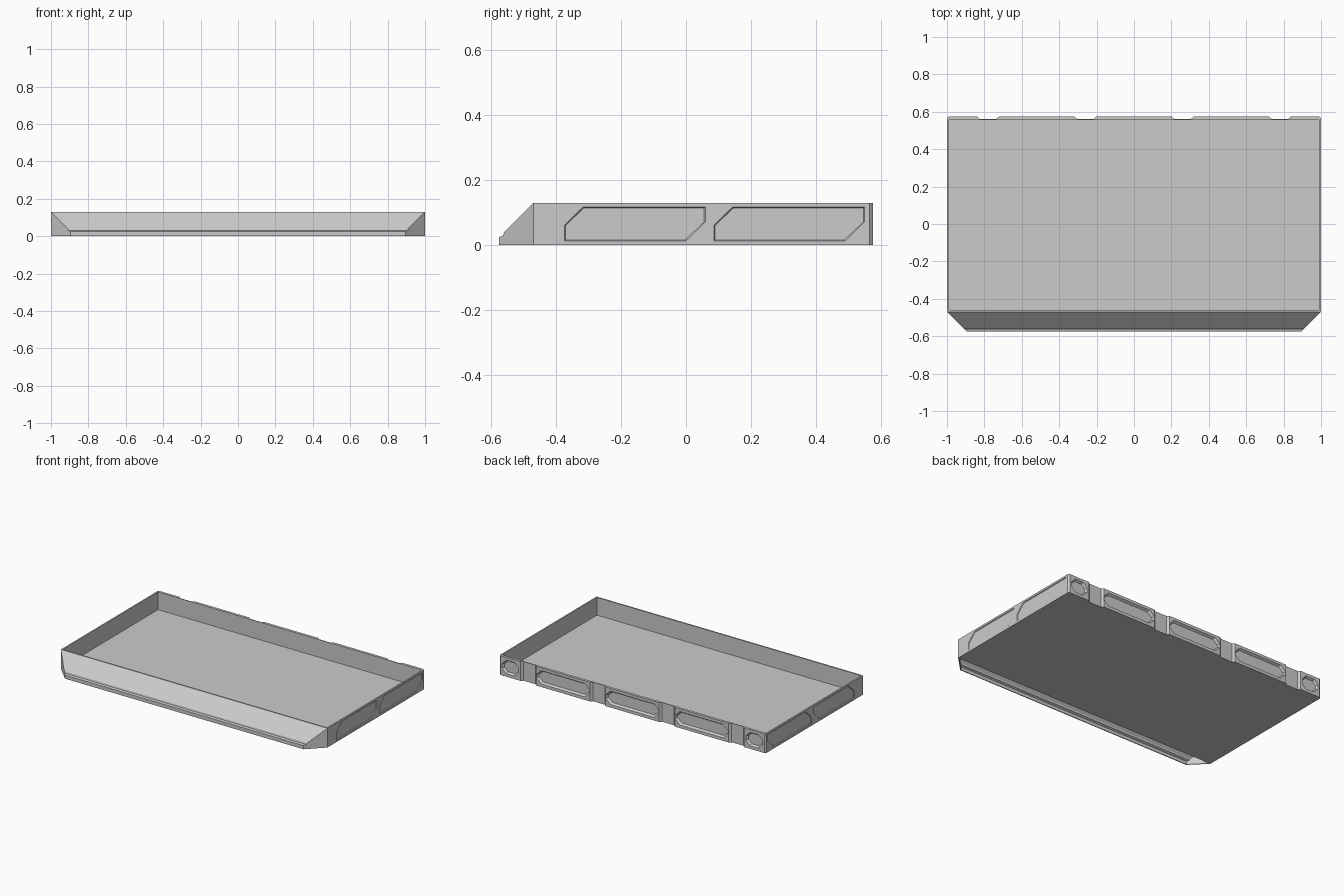
import bpy, bmesh

if "Cube" in bpy.data.objects:
    bpy.data.objects.remove(bpy.data.objects["Cube"])

H, FRONT, BACK = 0.13, -0.47, 0.575


def loft(name, lower, upper):
    """Closed solid between two matching loops of 3D points."""
    bm = bmesh.new()
    a = [bm.verts.new(p) for p in lower]
    b = [bm.verts.new(p) for p in upper]
    bm.faces.new(a)
    bm.faces.new(b)
    for i in range(len(a)):
        j = (i + 1) % len(a)
        bm.faces.new((a[i], a[j], b[j], b[i]))
    bmesh.ops.recalc_face_normals(bm, faces=bm.faces)
    return to_object(name, bm)


def to_object(name, bm):
    me = bpy.data.meshes.new(name)
    bm.to_mesh(me)
    bm.free()
    ob = bpy.data.objects.new(name, me)
    bpy.context.collection.objects.link(ob)
    return ob


def inset(pts, t):
    """Shrink a loop towards its centre by about t on each side."""
    us, vs = [p[0] for p in pts], [p[1] for p in pts]
    cu, cv = (min(us) + max(us)) / 2, (min(vs) + max(vs)) / 2
    su = 1 - 2 * t / (max(us) - min(us))
    sv = 1 - 2 * t / (max(vs) - min(vs))
    return [(cu + (u - cu) * su, cv + (v - cv) * sv) for u, v in pts]


def cut(body, cutter):
    cutter.hide_render = True
    mod = body.modifiers.new(cutter.name, 'BOOLEAN')
    mod.operation, mod.solver, mod.object = 'DIFFERENCE', 'EXACT', cutter
    bpy.context.view_layer.objects.active = body
    bpy.ops.object.modifier_apply(modifier=mod.name)
    bpy.data.objects.remove(cutter)


# Tray body with clipped back corners
c = 0.01
plan = [(-1, FRONT), (1, FRONT), (1, BACK - c), (1 - c, BACK),
        (-1 + c, BACK), (-1, BACK - c)]
tray = loft("tray_body", [(x, y, 0) for x, y in plan], [(x, y, H) for x, y in plan])

# Open interior
inner = [(-0.99, -0.46), (0.99, -0.46), (0.99, 0.557), (-0.99, 0.557)]
cut(tray, loft("interior_cutter", [(x, y, 0.01) for x, y in inner],
               [(x, y, 0.2) for x, y in inner]))

# Recessed clipped panels on both sides
for s in (-1, 1):
    for y0, y1 in ((-0.375, 0.06), (0.085, 0.55)):
        pts = [(y0, 0.012), (y1 - 0.06, 0.012), (y1, 0.072), (y1, 0.118),
               (y0 + 0.058, 0.118), (y0, 0.06)]
        cut(tray, loft("side_panel_cutter", [(s * 1.001, y, z) for y, z in pts],
                       [(s * 0.995, y, z) for y, z in inset(pts, 0.004)]))

# Sloped pockets along the back
for cx, w, k in ((0, 0.4, 0.035), (0.52, 0.4, 0.035), (-0.52, 0.4, 0.035),
                 (0.915, 0.125, 0.03), (-0.915, 0.125, 0.03)):
    l, r, b, t = cx - w / 2, cx + w / 2, 0.02, 0.112
    pts = [(l + k, b), (r - k, b), (r, b + k), (r, t - k),
           (r - k, t), (l + k, t), (l, t - k), (l, b + k)]
    cut(tray, loft("back_pocket_cutter", [(x, BACK + 0.001, z) for x, z in pts],
                   [(x, BACK - 0.014, z) for x, z in inset(pts, 0.01)]))

# Full-height grooves between the pockets
for cx in (-0.78, -0.26, 0.26, 0.78):
    pts = [(cx - 0.06, BACK + 0.001), (cx + 0.06, BACK + 0.001),
           (cx + 0.045, BACK - 0.013), (cx - 0.045, BACK - 0.013)]
    cut(tray, loft("back_groove_cutter", [(x, y, -0.1) for x, y in pts],
                   [(x, y, 0.3) for x, y in pts]))

# Hollow front ramp with mitred ends and a small step above the lip
profile = [(0, H), (0.09, 0.04), (0.092, 0.03), (0.105, 0.025), (0.105, 0)]
bm = bmesh.new()
left = [bm.verts.new((-1 + d, FRONT - d, z)) for d, z in profile]
right = [bm.verts.new((1 - d, FRONT - d, z)) for d, z in profile]
for i in range(len(profile) - 1):
    bm.faces.new((left[i], left[i + 1], right[i + 1], right[i]))
bm.faces.new(left[::-1] + [bm.verts.new((-1, FRONT, 0))])
bm.faces.new([bm.verts.new((1, FRONT, 0))] + right[::1][::-1])
bmesh.ops.recalc_face_normals(bm, faces=bm.faces)
bm.normal_update()
bm.faces.ensure_lookup_table()
if bm.faces[0].normal.y > 0:
    bmesh.ops.reverse_faces(bm, faces=bm.faces)
ramp = to_object("front_ramp", bm)
mod = ramp.modifiers.new("shell", 'SOLIDIFY')
mod.thickness, mod.offset = 0.006, -1
